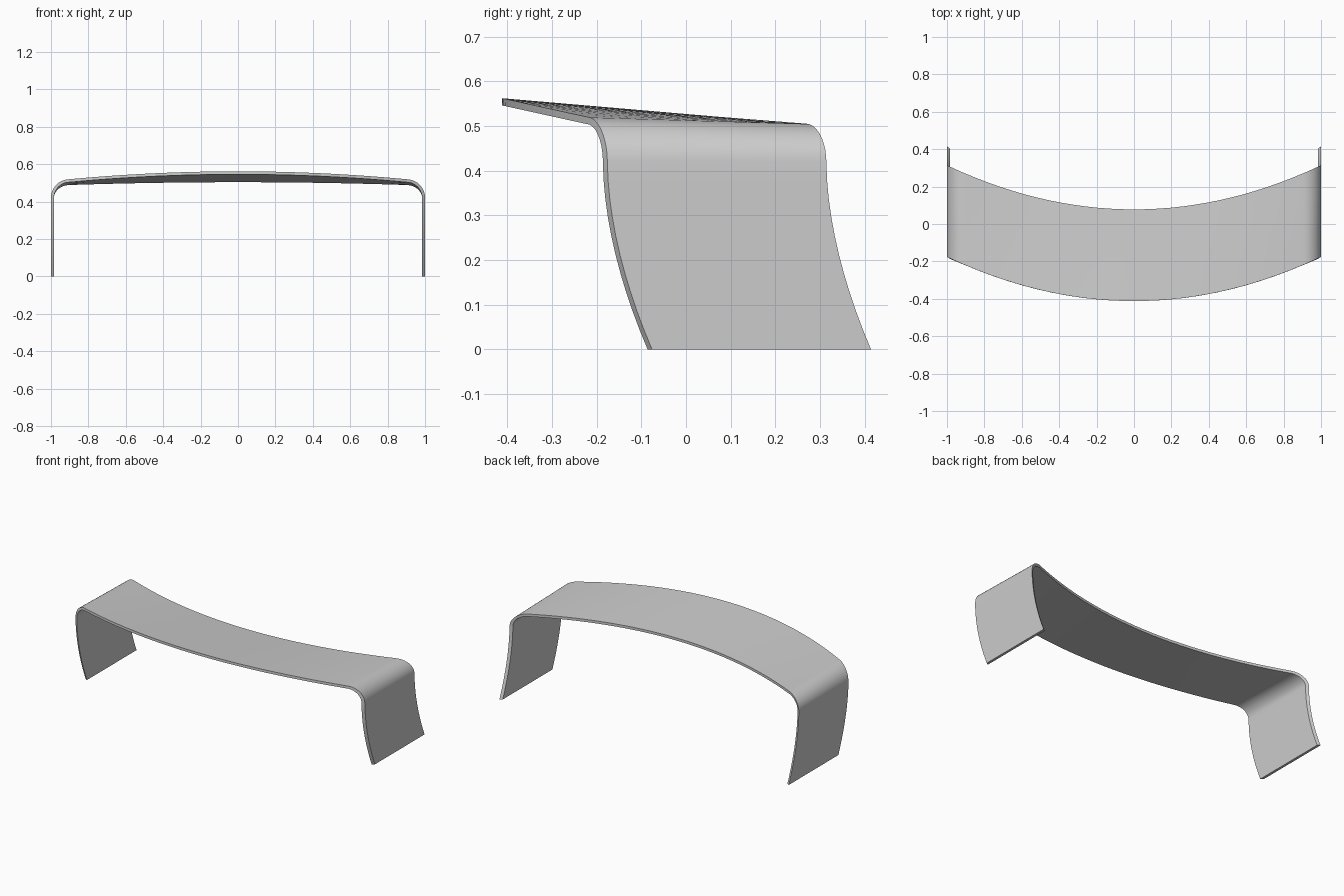
import bpy, bmesh, math
from mathutils import Vector

if "Cube" in bpy.data.objects:
    bpy.data.objects.remove(bpy.data.objects["Cube"], do_unlink=True)

THICK = 0.016
CORNER = 0.1      # radius of the shoulder bends
BEND_Z = 0.42     # height where the legs begin
COLUMNS = 4       # divisions from front edge to back edge


def plan_y(x):
    """Sweep of the front edge seen from above."""
    return -0.412 + 0.236 * x * x


def right_half():
    """Outer edge stations from the middle to one foot: front and back points."""
    span = 1 - CORNER
    stations = []
    for i in range(15):                      # gently crowned top
        x = span * i / 14
        q = (x / span) ** 2
        stations.append((x, plan_y(x), 0.562 - 0.042 * q, 0.52 - 0.015 * q))
    for i in range(1, 11):                   # rounded shoulder
        a = math.pi / 2 * i / 10
        x = span + CORNER * math.sin(a)
        c = math.cos(a)
        stations.append((x, plan_y(x), BEND_Z + CORNER * c, BEND_Z + 0.085 * c))
    for i in range(1, 11):                   # leg sweeping towards the back
        t = i / 10
        z = BEND_Z * (1 - t)
        stations.append((1, plan_y(1) + 0.1 * t ** 1.8, z, z))
    return [(Vector((x, y, zf)), Vector((x, y + 0.49, zb)))
            for x, y, zf, zb in stations]


def inner_point(row, i):
    """Offset a point of an edge row inwards by the sheet thickness."""
    d = row[min(i + 1, len(row) - 1)] - row[max(i - 1, 0)]
    n = Vector((d.z, 0, -d.x)).normalized()
    if i in (0, len(row) - 1):               # feet stay flat on the floor
        n = Vector((-math.copysign(1, row[i].x), 0, 0))
    return row[i] + n * THICK + Vector((0, -0.01 * abs(n.x), 0))


half = right_half()
mirrored = [tuple(Vector((-p.x, p.y, p.z)) for p in s) for s in half[:0:-1]]
stations = mirrored + half
front = [s[0] for s in stations]
back = [s[1] for s in stations]

# Curved band: one closed cross-section per station, joined along the sweep
bm = bmesh.new()
rings = []
for i in range(len(stations)):
    inner_f, inner_b = inner_point(front, i), inner_point(back, i)
    steps = [c / COLUMNS for c in range(COLUMNS + 1)]
    ring = [front[i].lerp(back[i], t) for t in steps]
    ring += [inner_b.lerp(inner_f, t) for t in steps]
    rings.append([bm.verts.new(p) for p in ring])
for a, b in zip(rings, rings[1:]):
    for j in range(len(a)):
        k = (j + 1) % len(a)
        bm.faces.new((a[j], a[k], b[k], b[j]))
bm.faces.new(rings[0])
bm.faces.new(rings[-1])
bmesh.ops.recalc_face_normals(bm, faces=bm.faces)

mesh = bpy.data.meshes.new("curved_band")
bm.to_mesh(mesh)
bm.free()
band = bpy.data.objects.new("curved_band", mesh)
bpy.context.collection.objects.link(band)

# Plain grey material
grey = bpy.data.materials.new("light_grey")
grey.use_nodes = True
colour = (0.6, 0.6, 0.6, 1)
grey.diffuse_color = colour
for node in grey.node_tree.nodes:
    if node.type == "BSDF_PRINCIPLED":
        node.inputs["Base Color"].default_value = colour
mesh.materials.append(grey)

bpy.ops.object.select_all(action="DESELECT")
band.select_set(True)
bpy.context.view_layer.objects.active = band
bpy.ops.object.shade_smooth_by_angle(angle=math.radians(30))
